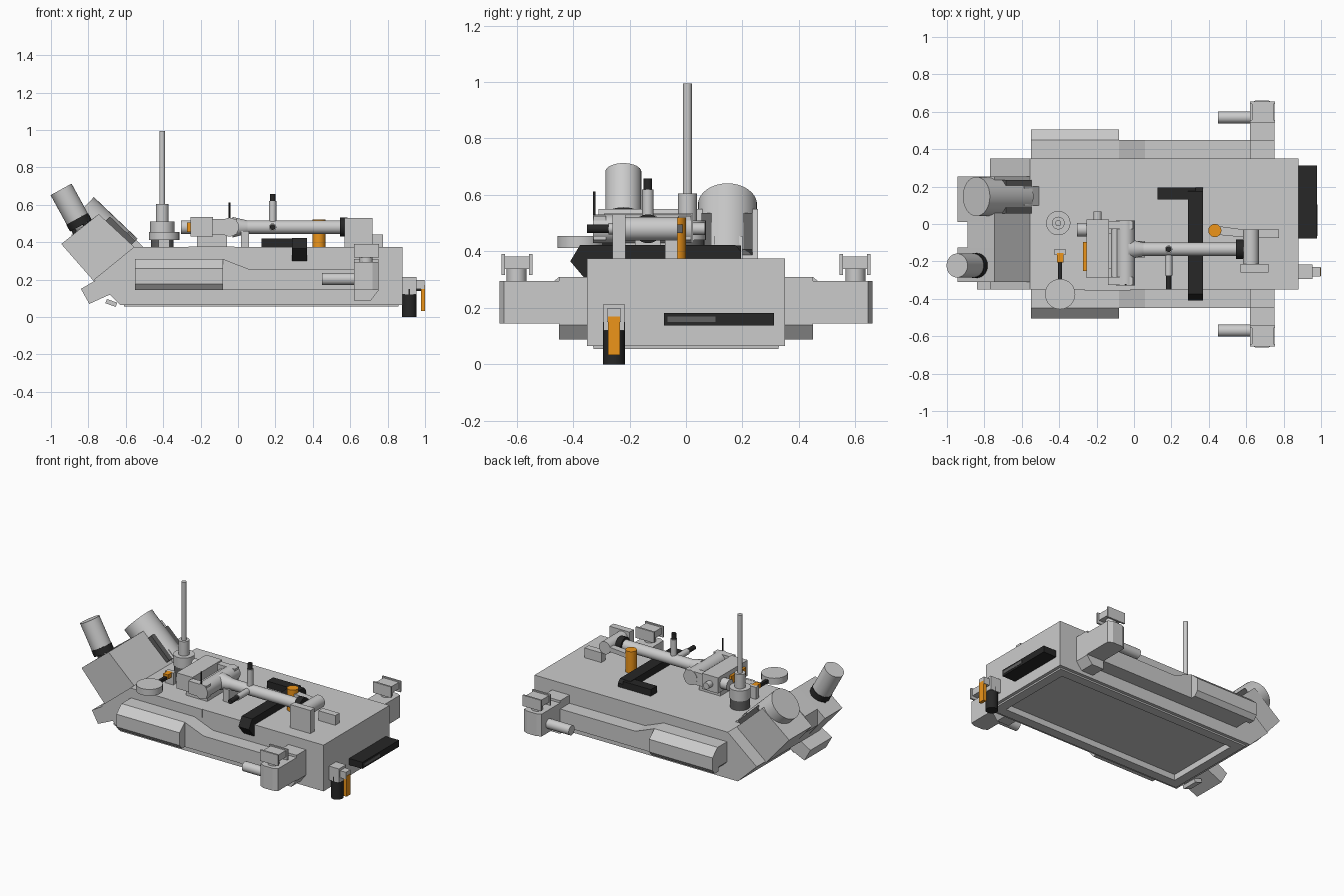
import bpy, bmesh, math
from mathutils import Vector


def material(name, color):
    m = bpy.data.materials.new(name)
    m.diffuse_color = color
    return m


BLACK = material("black", (0.02, 0.02, 0.02, 1))
DARK = material("dark_grey", (0.12, 0.12, 0.12, 1))
ORANGE = material("orange", (0.85, 0.3, 0.01, 1))


def finish(bm, name, mat=None, smooth=False):
    bmesh.ops.recalc_face_normals(bm, faces=bm.faces)
    me = bpy.data.meshes.new(name)
    bm.to_mesh(me)
    bm.free()
    ob = bpy.data.objects.new(name, me)
    bpy.context.collection.objects.link(ob)
    if mat:
        me.materials.append(mat)
    if smooth:
        bpy.ops.object.select_all(action='DESELECT')
        ob.select_set(True)
        bpy.context.view_layer.objects.active = ob
        bpy.ops.object.shade_smooth_by_angle(angle=math.radians(35))
    return ob


def prism_bm(pts, axis, a, b):
    """Extrude a profile: (x,z) along y, (y,z) along x, or (x,y) along z."""
    put = {'y': lambda u, v, t: (u, t, v), 'x': lambda u, v, t: (t, u, v),
           'z': lambda u, v, t: (u, v, t)}[axis]
    bm = bmesh.new()
    lo = [bm.verts.new(put(u, v, a)) for u, v in pts]
    hi = [bm.verts.new(put(u, v, b)) for u, v in pts]
    bm.faces.new(lo)
    bm.faces.new(hi)
    n = len(pts)
    for i in range(n):
        j = (i + 1) % n
        bm.faces.new((lo[i], lo[j], hi[j], hi[i]))
    bmesh.ops.recalc_face_normals(bm, faces=bm.faces)
    return bm


def prism(name, pts, axis, a, b, mat=None):
    return finish(prism_bm(pts, axis, a, b), name, mat)


def box(name, x0, x1, y0, y1, z0, z1, mat=None):
    return prism(name, [(x0, y0), (x1, y0), (x1, y1), (x0, y1)], 'z', z0, z1, mat)


def slant_box(name, p0, p1, h, y0, y1, mat=None):
    """Box along the xz line p0-p1, half thickness h, spanning y0..y1."""
    a, b = Vector(p0), Vector(p1)
    d = (b - a).normalized()
    n = Vector((-d.y, d.x)) * h
    return prism(name, [a + n, b + n, b - n, a - n], 'y', y0, y1, mat)


def cyl(name, p0, p1, r, mat=None, r2=None, n=32):
    a, b = Vector(p0), Vector(p1)
    bm = bmesh.new()
    bmesh.ops.create_cone(bm, cap_ends=True, segments=n, radius1=r,
                          radius2=r if r2 is None else r2, depth=(b - a).length)
    rot = (b - a).to_track_quat('Z', 'Y').to_matrix()
    bmesh.ops.rotate(bm, verts=bm.verts, matrix=rot)
    bmesh.ops.translate(bm, verts=bm.verts, vec=(a + b) / 2)
    return finish(bm, name, mat, True)


# Hull with rimmed recess underneath
bm = prism_bm([(-0.77, 0.2), (-0.555, 0.375), (0.88, 0.375), (0.88, 0.065), (-0.63, 0.065)],
              'y', -0.35, 0.35)
floor = next(f for f in bm.faces if f.normal.z < -0.9)
for inset, dz in ((0.03, 0), (0.001, -0.01), (0.09, 0), (0.001, 0.04)):
    bmesh.ops.inset_region(bm, faces=[floor], thickness=inset)
    bmesh.ops.translate(bm, verts=floor.verts, vec=(0, 0, dz))
finish(bm, "hull")
box("side_hatch", -0.265, -0.02, -0.355, -0.34, 0.32, 0.376)

# Slanted nose block (three steps across) and lower nose box
for name, x, z, y0, y1 in (("nose_block_back", -0.945, 0.39, 0.01, 0.255),
                           ("nose_block_middle", -0.89, 0.44, -0.125, 0.01),
                           ("nose_block_front", -0.945, 0.39, -0.31, -0.125)):
    prism(name, [(x, z), (-0.77, 0.19), (-0.55, 0.37), (-0.745, 0.55)] if x < -0.9 else
          [(x, z), (-0.89, 0.33), (-0.77, 0.19), (-0.55, 0.37), (-0.745, 0.55)], 'y', y0, y1)
prism("lower_nose_box", [(-0.84, 0.15), (-0.795, 0.07), (-0.64, 0.14), (-0.72, 0.22)], 'y', -0.35, -0.12)
slant_box("lower_nose_tab", (-0.705, 0.085), (-0.65, 0.065), 0.012, -0.31, -0.2)

# Side skirts, bulges, sponsons, clamps and tubes on both sides
for s, side in ((-1, "front"), (1, "back")):
    prism(side + "_skirt", [(-0.55, 0.31), (-0.08, 0.31), (0.06, 0.255), (0.75, 0.255),
                            (0.75, 0.145), (-0.52, 0.145), (-0.55, 0.175)], 'y', s * 0.34, s * 0.45)
    prism(side + "_bulge", [(s * 0.44, 0.31), (s * 0.45, 0.31), (s * 0.505, 0.26),
                            (s * 0.505, 0.175), (s * 0.48, 0.145), (s * 0.44, 0.145)], 'x', -0.55, -0.08)
    prism(side + "_bracket", [(0.62, 0.31), (0.75, 0.31), (0.75, 0.14), (0.71, 0.088), (0.62, 0.088)],
          'y', s * 0.34, s * 0.45)
    prism(side + "_sponson", [(0.62, s * 0.34), (0.75, s * 0.34), (0.75, s * 0.645), (0.72, s * 0.66),
                              (0.65, s * 0.66), (0.62, s * 0.645)], 'z', 0.145, 0.295)
    cyl(side + "_clamp_stem", (0.685, s * 0.6, 0.29), (0.685, s * 0.6, 0.345), 0.035)
    box(side + "_clamp_bar", 0.63, 0.745, s * 0.55, s * 0.65, 0.337, 0.382)
    for y in (0.55, 0.648):
        box(side + "_clamp_plate", 0.62, 0.755, s * (y - 0.006), s * (y + 0.006), 0.317, 0.39)
    cyl(side + "_tube", (0.45, s * 0.57, 0.203), (0.63, s * 0.57, 0.203), 0.032)

# Large slanted motor with housing and orange strip
cyl("large_motor", (-0.843, 0.147, 0.565), (-0.61, 0.147, 0.343), 0.105)
slant_box("motor_housing", (-0.71, 0.51), (-0.575, 0.38), 0.037, 0.055, 0.235, DARK)
slant_box("motor_strip", (-0.757, 0.54), (-0.59, 0.38), 0.022, 0.072, 0.1, ORANGE)
slant_box("motor_foot", (-0.6, 0.44), (-0.515, 0.355), 0.02, 0.1, 0.2)

# Small slanted canister on legs
cyl("canister", (-0.946, -0.222, 0.682), (-0.86, -0.222, 0.525), 0.064)
cyl("canister_collar", (-0.86, -0.222, 0.525), (-0.84, -0.222, 0.488), 0.066, BLACK)
for dx, dy in ((-0.04, 0), (0.02, -0.045), (0.02, 0.045), (0.045, 0)):
    x, y, z = -0.842 + dx, -0.222 + dy, 0.49 + dx * 0.55
    cyl("canister_leg", (x, y, z), (x + 0.045, y, z - 0.08), 0.012, BLACK, n=12)

# Antenna
for name, z0, z1, r, m in (("antenna_base", 0.37, 0.44, 0.06, DARK), ("antenna_collar", 0.44, 0.51, 0.065, None),
                           ("antenna_socket", 0.51, 0.605, 0.034, None), ("antenna_rod", 0.6, 0.995, 0.016, None)):
    cyl(name, (-0.405, 0.005, z0), (-0.405, 0.005, z1), r, m)

# Round dish on a jointed arm
cyl("dish", (-0.395, -0.375, 0.412), (-0.395, -0.375, 0.455), 0.081)
box("dish_arm", -0.405, -0.385, -0.31, -0.19, 0.42, 0.44, BLACK)
box("dish_joint", -0.413, -0.377, -0.205, -0.155, 0.425, 0.455, ORANGE)
box("dish_post", -0.425, -0.365, -0.165, -0.135, 0.37, 0.455)

# Gripper head
box("gripper_body", -0.255, -0.135, -0.29, 0.025, 0.43, 0.535)
box("gripper_pad", -0.272, -0.25, -0.25, -0.095, 0.455, 0.505, ORANGE)
cyl("gripper_nozzle", (-0.305, -0.03, 0.48), (-0.25, -0.03, 0.48), 0.036)
cyl("gripper_nub", (-0.195, 0.02, 0.48), (-0.195, 0.067, 0.48), 0.022)
for y in (-0.305, -0.005):
    box("gripper_cheek", -0.14, -0.005, y - 0.022, y + 0.022, 0.44, 0.525)
for x in (-0.1, -0.02):
    cyl("gripper_crossbar", (x, -0.3, 0.48), (x, 0.0, 0.48), 0.022)
cyl("wrist_pivot", (-0.045, -0.33, 0.48), (-0.045, 0.02, 0.48), 0.05)
cyl("wrist_pin", (-0.045, -0.325, 0.48), (-0.045, -0.325, 0.612), 0.005, BLACK, n=12)
box("gripper_stand", -0.22, -0.06, -0.24, -0.05, 0.37, 0.44)

# Long arm with collar, handles and rest
cyl("arm_cuff", (-0.03, -0.135, 0.48), (0.05, -0.135, 0.48), 0.055, r2=0.036)
cyl("long_arm", (0.0, -0.135, 0.48), (0.56, -0.135, 0.48), 0.036)
cyl("arm_collar", (0.545, -0.135, 0.48), (0.585, -0.135, 0.48), 0.051, BLACK)
box("arm_rest", 0.015, 0.06, -0.18, -0.09, 0.37, 0.46)
for name, d in (("upright_handle", Vector((0, 0, 1))), ("side_handle", Vector((0, -1, 0)))):
    p = Vector((0.185, -0.135, 0.48))
    cyl(name, p, p + d * 0.14, 0.02)
    cyl(name + "_tip", p + d * 0.135, p + d * (0.178 if d.z else 0.215), 0.015, BLACK)

# Shoulder mount
cyl("shoulder_pivot", (0.625, -0.225, 0.48), (0.625, -0.03, 0.48), 0.042)
box("shoulder_plate", 0.57, 0.72, -0.26, -0.215, 0.37, 0.53)
box("shoulder_block", 0.65, 0.775, -0.075, -0.03, 0.37, 0.44)
prism("shoulder_link", [(0.42, -0.055), (0.63, -0.075), (0.63, -0.035), (0.44, -0.01)], 'z', 0.465, 0.495)
cyl("orange_canister", (0.432, -0.035, 0.37), (0.432, -0.035, 0.52), 0.035, ORANGE)

# Black cable duct bent over the deck edge
box("duct_short", 0.125, 0.33, 0.13, 0.195, 0.37, 0.42, BLACK)
prism("duct_long", [(0.195, 0.37), (0.195, 0.4), (0.175, 0.423), (-0.375, 0.423), (-0.41, 0.365), (-0.355, 0.3),
                    (-0.345, 0.31), (-0.345, 0.37)], 'x', 0.29, 0.368, BLACK)

# Tail slab with slot, and tail hook
box("tail_slab", 0.87, 0.978, -0.078, 0.312, 0.138, 0.182, BLACK)
box("tail_slot", 0.97, 0.98, -0.065, 0.105, 0.15, 0.17, DARK)
box("tail_hook_block", 0.87, 0.955, -0.293, -0.217, 0.12, 0.213)
cyl("tail_hook_foot", (0.916, -0.255, 0.0), (0.916, -0.255, 0.15), 0.039, BLACK, n=12)
box("tail_hook_arm", 0.95, 0.998, -0.28, -0.23, 0.15, 0.197)
box("tail_hook_strip", 0.978, 1.0, -0.277, -0.233, 0.033, 0.17, ORANGE)
